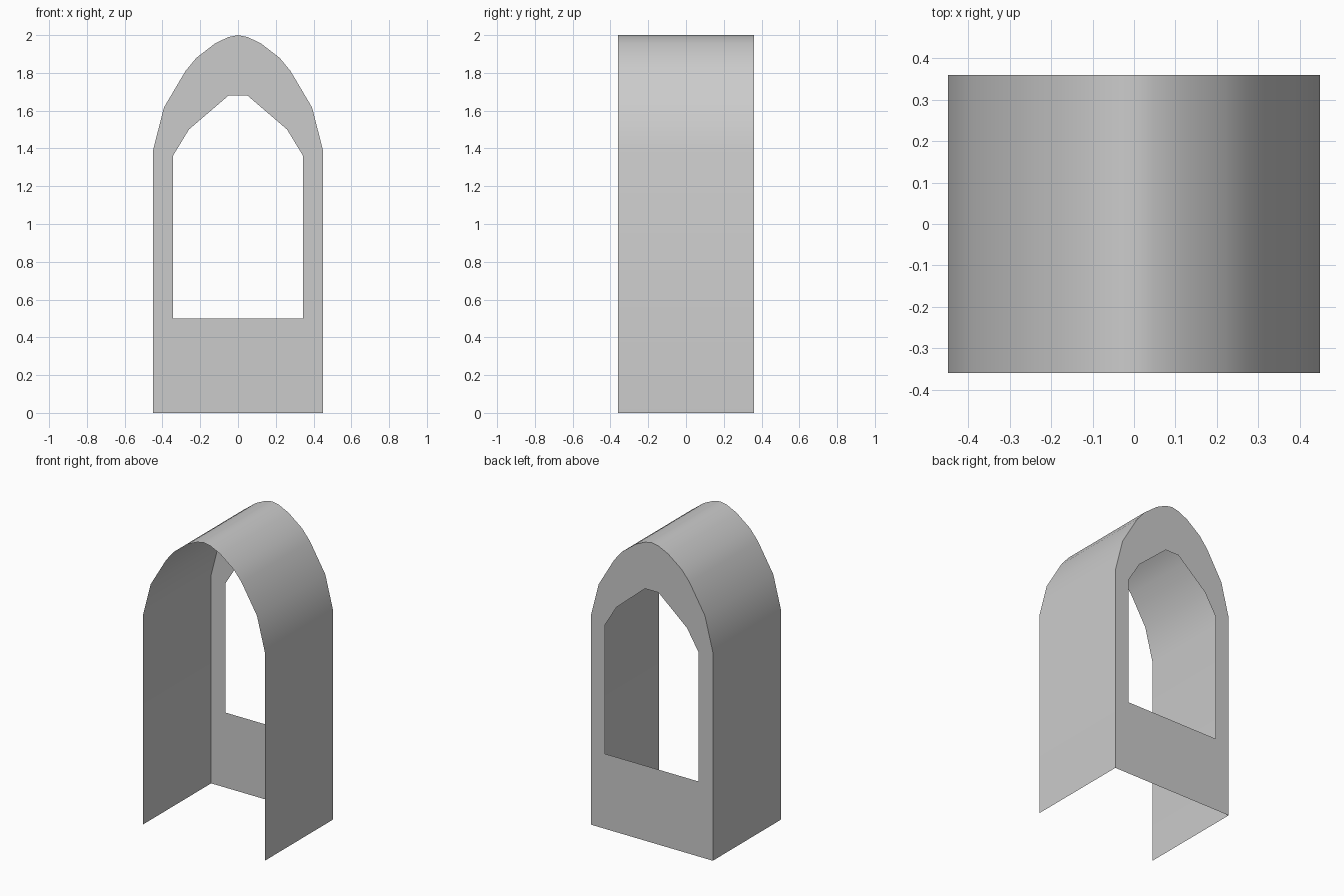
import bpy
import bmesh

cube = bpy.data.objects.get("Cube")
if cube:
    bpy.data.objects.remove(cube, do_unlink=True)

HALF_DEPTH = 0.36

grey = bpy.data.materials.new("plain_grey")
grey.use_nodes = True
grey.diffuse_color = (0.6, 0.6, 0.6, 1)
grey.node_tree.nodes["Principled BSDF"].inputs["Base Color"].default_value = (0.6, 0.6, 0.6, 1)


def mirrored(half):
    """Complete a right-hand profile with its left-hand reflection."""
    return half + [(-x, z) for x, z in reversed(half) if x > 0]


def add_object(name, bm):
    mesh = bpy.data.meshes.new(name)
    bm.to_mesh(mesh)
    bm.free()
    mesh.materials.append(grey)
    obj = bpy.data.objects.new(name, mesh)
    bpy.context.collection.objects.link(obj)
    return obj


arch = mirrored([(0.45, 0), (0.45, 1.39), (0.392, 1.617), (0.278, 1.81),
                 (0.22, 1.88), (0.12, 1.957), (0.05, 1.99), (0, 2)])
window = mirrored([(0.345, 0.5), (0.345, 1.36), (0.26, 1.5), (0.05, 1.68)])

# Side walls and pointed roof: one open, thin sheet
bm = bmesh.new()
front = [bm.verts.new((x, -HALF_DEPTH, z)) for x, z in arch]
back = [bm.verts.new((x, HALF_DEPTH, z)) for x, z in arch]
for i in range(len(arch) - 1):
    bm.faces.new((front[i], back[i], back[i + 1], front[i + 1]))
shell = add_object("arched_shell", bm)
shell.data.shade_smooth()

# Back wall: flat sheet with a window opening
bm = bmesh.new()
edges = []
for outline in (arch, window):
    loop = [bm.verts.new((x, HALF_DEPTH, z)) for x, z in outline]
    edges += [bm.edges.new((loop[i - 1], loop[i])) for i in range(len(loop))]
bmesh.ops.triangle_fill(bm, use_beauty=True, edges=edges, normal=(0, 1, 0))
bm.normal_update()
for face in bm.faces:
    if face.normal.y < 0:
        face.normal_flip()
add_object("back_wall", bm)
